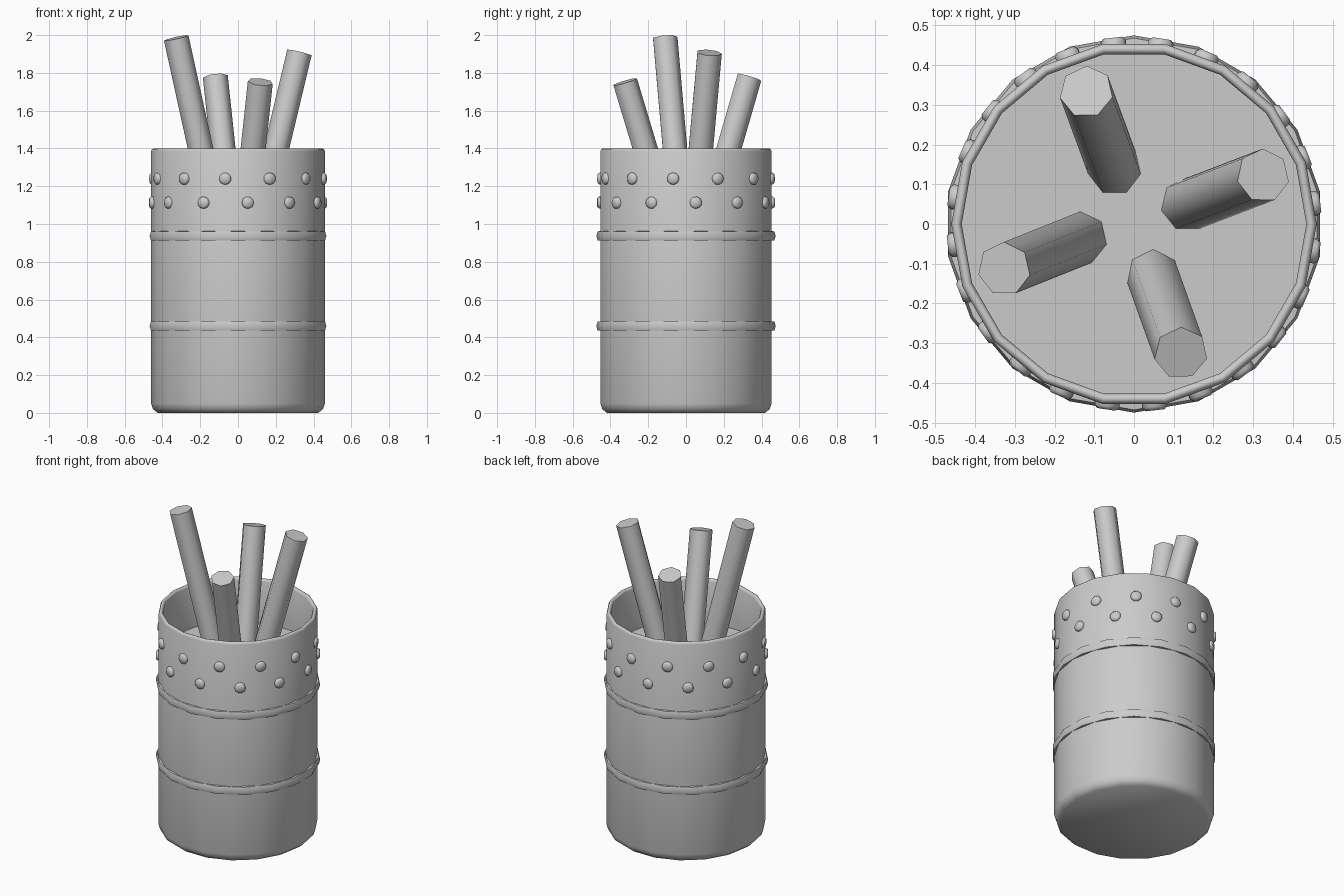
import bpy, bmesh, math
from mathutils import Vector

if "Cube" in bpy.data.objects:
    bpy.data.objects.remove(bpy.data.objects["Cube"])


def lathe(name, profile, sides, start=0.0, closed=False, caps=False):
    """Revolve (radius, z) points around z; 'start' is the angle of the first vertex."""
    bm = bmesh.new()
    rings = []
    for r, z in profile:
        rings.append([bm.verts.new((r * math.cos(start + 2 * math.pi * i / sides),
                                    r * math.sin(start + 2 * math.pi * i / sides), z))
                      for i in range(sides)])
    pairs = list(zip(rings, rings[1:]))
    if closed:
        pairs.append((rings[-1], rings[0]))
    for a, b in pairs:
        for i in range(sides):
            j = (i + 1) % sides
            bm.faces.new((a[i], a[j], b[j], b[i]))
    if caps:
        bm.faces.new(rings[0])
        bm.faces.new(rings[-1])
    bmesh.ops.recalc_face_normals(bm, faces=bm.faces)
    mesh = bpy.data.meshes.new(name)
    bm.to_mesh(mesh)
    bm.free()
    obj = bpy.data.objects.new(name, mesh)
    bpy.context.collection.objects.link(obj)
    bpy.ops.object.select_all(action='DESELECT')
    obj.select_set(True)
    bpy.context.view_layer.objects.active = obj
    bpy.ops.object.shade_smooth_by_angle(angle=math.radians(55))
    return obj


def aim(obj, base, direction):
    obj.location = base
    obj.rotation_mode = 'QUATERNION'
    obj.rotation_quaternion = Vector((0, 0, 1)).rotation_difference(direction)


UP = math.pi / 2  # first vertex on +y

# barrel body: bevelled foot, rounded rim, inner wall and raised inner floor
lathe("barrel_body",
      [(0.425, 0), (0.45, 0.02), (0.46, 0.05), (0.46, 1.385), (0.455, 1.397), (0.447, 1.4),
       (0.439, 1.397), (0.434, 1.385), (0.434, 1.12)], 18, caps=True)

# hoops around the barrel
for name, z in (("lower_hoop", 0.46), ("upper_hoop", 0.937)):
    lathe(name, [(0.44, z - 0.026), (0.468, z - 0.024), (0.475, z),
                 (0.468, z + 0.024), (0.44, z + 0.026)], 18, UP, closed=True)

# two staggered rows of rivets
for row, (z, offset) in enumerate(((1.24, 21.5), (1.113, 6.5))):
    for k in range(12):
        a = math.radians(offset + 30 * k)
        d = Vector((math.cos(a), math.sin(a), 0))
        rivet = lathe(f"rivet_{row}_{k}", [(0.032, 0), (0.032, 0.02), (0.024, 0.029)], 10, caps=True)
        aim(rivet, d * 0.443 + Vector((0, 0, z)), d)

# seven-sided rods leaning outwards: (base x, y), (top x, y, z)
rods = [((-0.137, -0.037), (-0.327, -0.113, 1.985)),
        ((0.137, 0.05), (0.325, 0.122, 1.907)),
        ((-0.05, 0.143), (-0.12, 0.333, 1.777)),
        ((0.05, -0.135), (0.118, -0.325, 1.752))]
for i, ((bx, by), top) in enumerate(rods):
    base = Vector((bx, by, 1.12))
    axis = Vector(top) - base
    rod = lathe(f"rod_{i}", [(0.068, -0.04), (0.068, axis.length)], 7, UP, caps=True)
    aim(rod, base, axis)
